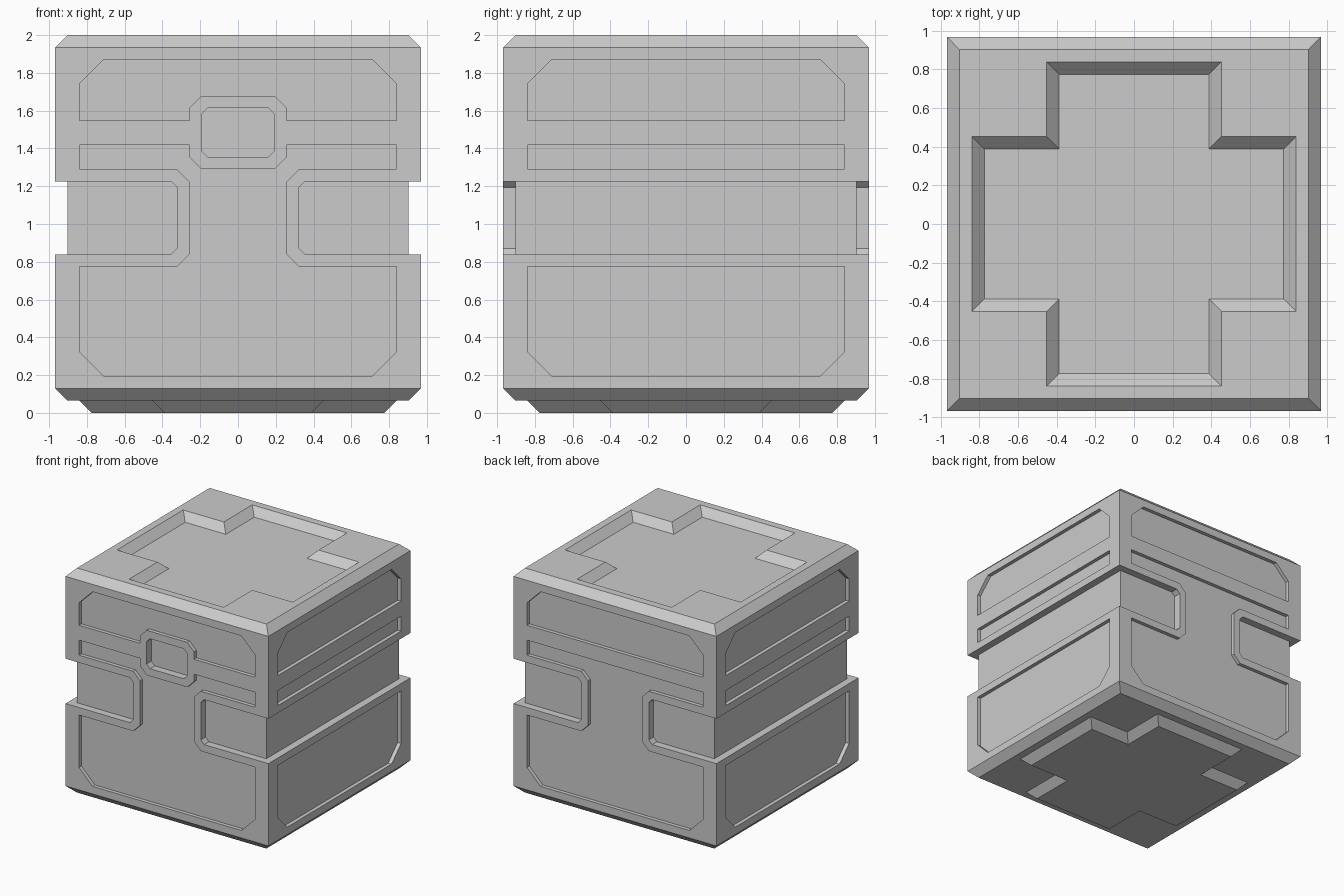
import bpy, bmesh
from mathutils import Matrix, Vector
from math import pi

if "Cube" in bpy.data.objects:
    bpy.data.objects.remove(bpy.data.objects["Cube"])

U = 2 / 31  # the whole design sits on a grid of 31 units


def loft(name, bottom, top, turn=0):
    """Solid between two matching loops of 3D points given in grid units."""
    bm = bmesh.new()
    a = [bm.verts.new(Vector(p) * U) for p in bottom]
    b = [bm.verts.new(Vector(p) * U) for p in top]
    bm.faces.new(a)
    bm.faces.new(b)
    for i in range(len(a)):
        j = (i + 1) % len(a)
        bm.faces.new((a[i], a[j], b[j], b[i]))
    bmesh.ops.recalc_face_normals(bm, faces=bm.faces)
    bm.transform(Matrix.Rotation(turn, 4, 'Z'))
    me = bpy.data.meshes.new(name)
    bm.to_mesh(me)
    bm.free()
    ob = bpy.data.objects.new(name, me)
    bpy.context.collection.objects.link(ob)
    return ob


def square(h, z):
    return [(-h, -h, z), (h, -h, z), (h, h, z), (-h, h, z)]


def cross(a, b, z):
    q = [(a, -b), (a, b), (b, b), (b, a), (-b, a), (-b, b)]
    return [(x, y, z) for x, y in q] + [(-x, -y, z) for x, y in q]


def combine(ob, other, op='DIFFERENCE'):
    mod = ob.modifiers.new(other.name, 'BOOLEAN')
    mod.operation, mod.solver, mod.object = op, 'EXACT', other
    bpy.context.view_layer.objects.active = ob
    bpy.ops.object.modifier_apply(modifier=mod.name)
    bpy.data.objects.remove(other)


def mirrored(half):
    return half + [(-x, z) for x, z in reversed(half)]


def carve(outline, depth, turn=0):
    """Sink an (x, z) outline into the front, or a side turned about z."""
    combine(body, loft("cutter", [(x, -15 + depth, z) for x, z in outline],
                       [(x, -17, z) for x, z in outline], turn))


# Body: block with top and bottom rims chamfered
body = loft("crate_body", square(15, 1), square(15, 31))
bm = bmesh.new()
bm.from_mesh(body.data)
rims = [e for e in bm.edges if abs(e.verts[0].co.z - e.verts[1].co.z) < 1e-5]
for e in rims:
    for v in e.verts:
        v.select = True
sides = [e for e in bm.edges if e not in rims]
bmesh.ops.bisect_plane(bm, geom=bm.verts[:] + bm.edges[:] + bm.faces[:],
                       plane_co=(0, 0, 2 * U), plane_no=(0, 0, 1))
bmesh.ops.bisect_plane(bm, geom=bm.verts[:] + bm.edges[:] + bm.faces[:],
                       plane_co=(0, 0, 30 * U), plane_no=(0, 0, 1))
for v in bm.verts:
    if v.co.z < 1.5 * U or v.co.z > 30.5 * U:
        v.co.x *= 14 / 15
        v.co.y *= 14 / 15
bm.to_mesh(body.data)
bm.free()

# Raised cross foot below, sunken cross on top
combine(body, loft("cross_foot", cross(12, 6, 0), cross(14, 8, 2)), 'UNION')
combine(body, loft("cross_recess", cross(12, 6, 30), cross(14, 8, 32)))

# Shallow panels
upper = mirrored([(11, 29), (13, 27), (13, 24)])
strip = mirrored([(13, 22), (13, 20)])
lower = mirrored([(13, 12), (13, 5), (11, 3)])
column = [(13, 20), (5, 20), (4, 19), (4, 13), (5, 12), (13, 12), (13, 5), (11, 3)]
for turn in (pi / 2, -pi / 2):
    for outline in (upper, strip, lower):
        carve(outline, 0.5, turn)
carve(upper, 0.5, pi)
carve(mirrored([(13, 22)] + column), 0.5, pi)
carve(mirrored([(11, 29), (13, 27), (13, 24), (4, 24), (4, 25), (3, 26)]), 0.5)
carve(mirrored([(3, 20), (4, 21), (4, 22), (13, 22)] + column), 0.5)

# Deep latch window on the front
carve(mirrored([(2.5, 25), (3, 24.5), (3, 21.5), (2.5, 21)]), 1)

# Deep side grips wrapping round to front and back
grip = [(17, 13), (5.5, 13), (5, 13.5), (5, 18.5), (5.5, 19), (17, 19)]
for turn in (0, pi):
    carve(grip, 1, turn)
    carve([(-x, z) for x, z in grip], 1, turn)
for turn in (pi / 2, -pi / 2):
    carve(mirrored([(17, 13), (17, 19)]), 1, turn)
